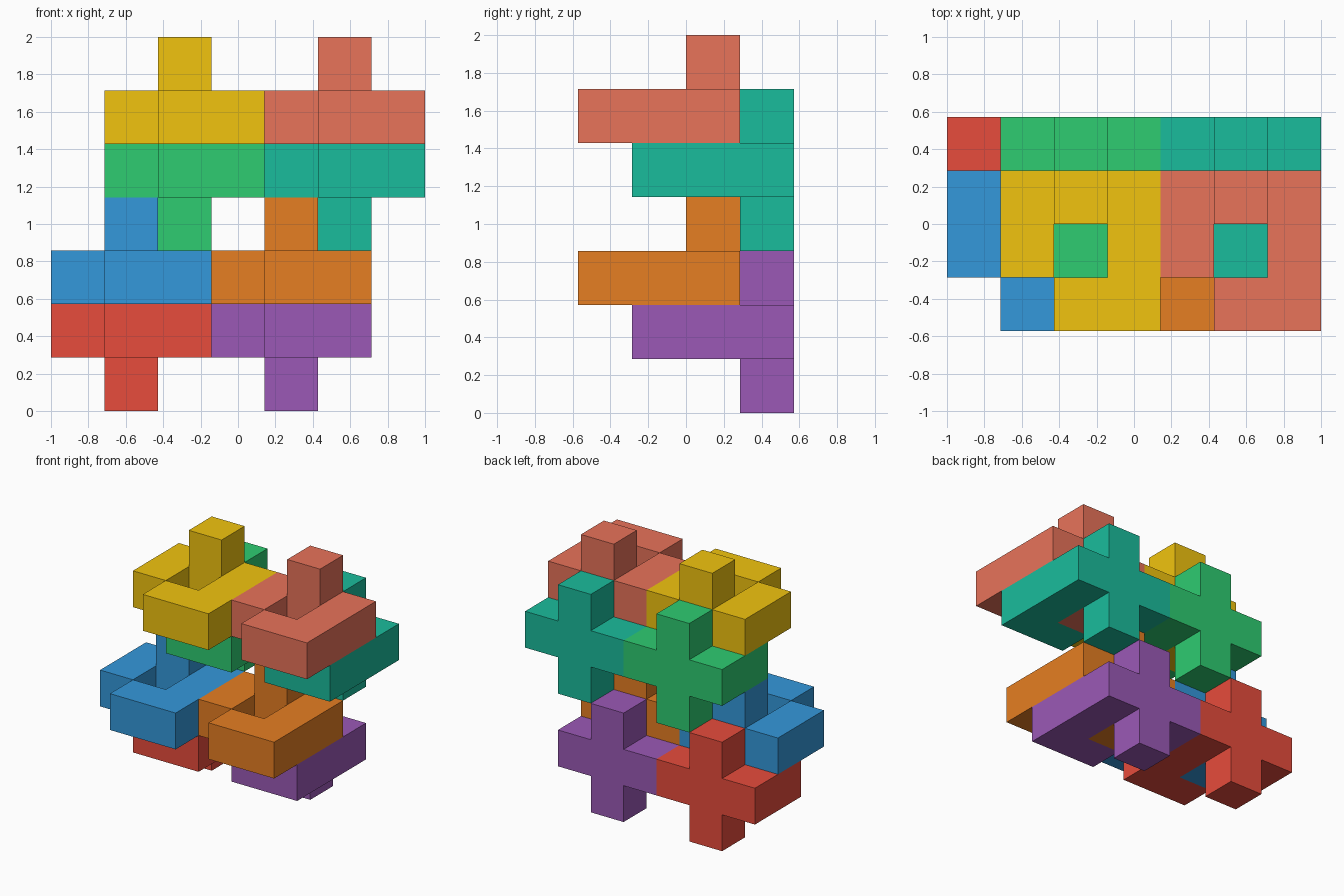
import bpy, bmesh
from mathutils import Vector

if "Cube" in bpy.data.objects:
    bpy.data.objects.remove(bpy.data.objects["Cube"])

U = 2 / 7  # edge of one cube cell; the model is 7 x 4 x 7 cells

# Shared piece: upright cross with a flat hook reaching forward from its arms
CROSS = [(-1, 0, 0), (0, 0, 0), (1, 0, 0), (0, 0, 1), (0, 0, -1)]
HOOK = [(-1, -1, 0), (1, -1, 0), (1, -2, 0), (0, -2, 0)]
CELLS = set(CROSS + HOOK)


def srgb(hex_code):
    vals = [int(hex_code[i:i + 2], 16) / 255 for i in (0, 2, 4)]
    return [v / 12.92 if v < 0.04 else ((v + 0.055) / 1.055) ** 2.4 for v in vals] + [1]


def piece_mesh(name):
    """Outer skin of the cells, with flat regions merged."""
    bm = bmesh.new()
    for cell in CELLS:
        centre = Vector(cell)
        for axis in range(3):
            for sign in (-1, 1):
                n, a, b = Vector(), Vector(), Vector()
                n[axis] = sign
                if tuple(int(c) for c in centre + n) in CELLS:
                    continue
                a[(axis + 1) % 3] = 0.5
                b[(axis + 2) % 3] = 0.5 * sign
                mid = centre + n * 0.5
                bm.faces.new([bm.verts.new((mid + s * a + t * b) * U)
                              for s, t in ((-1, -1), (1, -1), (1, 1), (-1, 1))])
    bmesh.ops.remove_doubles(bm, verts=bm.verts, dist=1e-4)
    bmesh.ops.dissolve_limit(bm, angle_limit=0.01, verts=bm.verts, edges=bm.edges)
    mesh = bpy.data.meshes.new(name)
    bm.to_mesh(mesh)
    bm.free()
    return mesh


def add_piece(name, colour, cell):
    mesh = piece_mesh(name)
    mat = bpy.data.materials.new(name)
    mat.diffuse_color = srgb(colour)
    mat.use_nodes = True
    mat.node_tree.nodes["Principled BSDF"].inputs["Base Color"].default_value = mat.diffuse_color
    mesh.materials.append(mat)
    obj = bpy.data.objects.new(name, mesh)
    i, j, k = cell
    obj.location = ((i - 3) * U, (j - 1.5) * U, (k + 0.5) * U)
    bpy.context.collection.objects.link(obj)


# Four tiers of interlocking pieces, two per tier: cell index of each cross centre
TIERS = [
    ((1, 3, 1), ("red", "E74C3C"), ("purple", "9B59B6")),
    ((1, 2, 2), ("blue", "3498DB"), ("orange", "E67E22")),
    ((2, 3, 4), ("green", "2ECC71"), ("teal", "1ABC9C")),
    ((2, 2, 5), ("yellow", "F1C40F"), ("coral", "E8735A")),
]
for (i, j, k), left, right in TIERS:
    for step, (label, colour) in enumerate((left, right)):
        add_piece(label + "_cross_piece", colour, (i + 3 * step, j, k))
